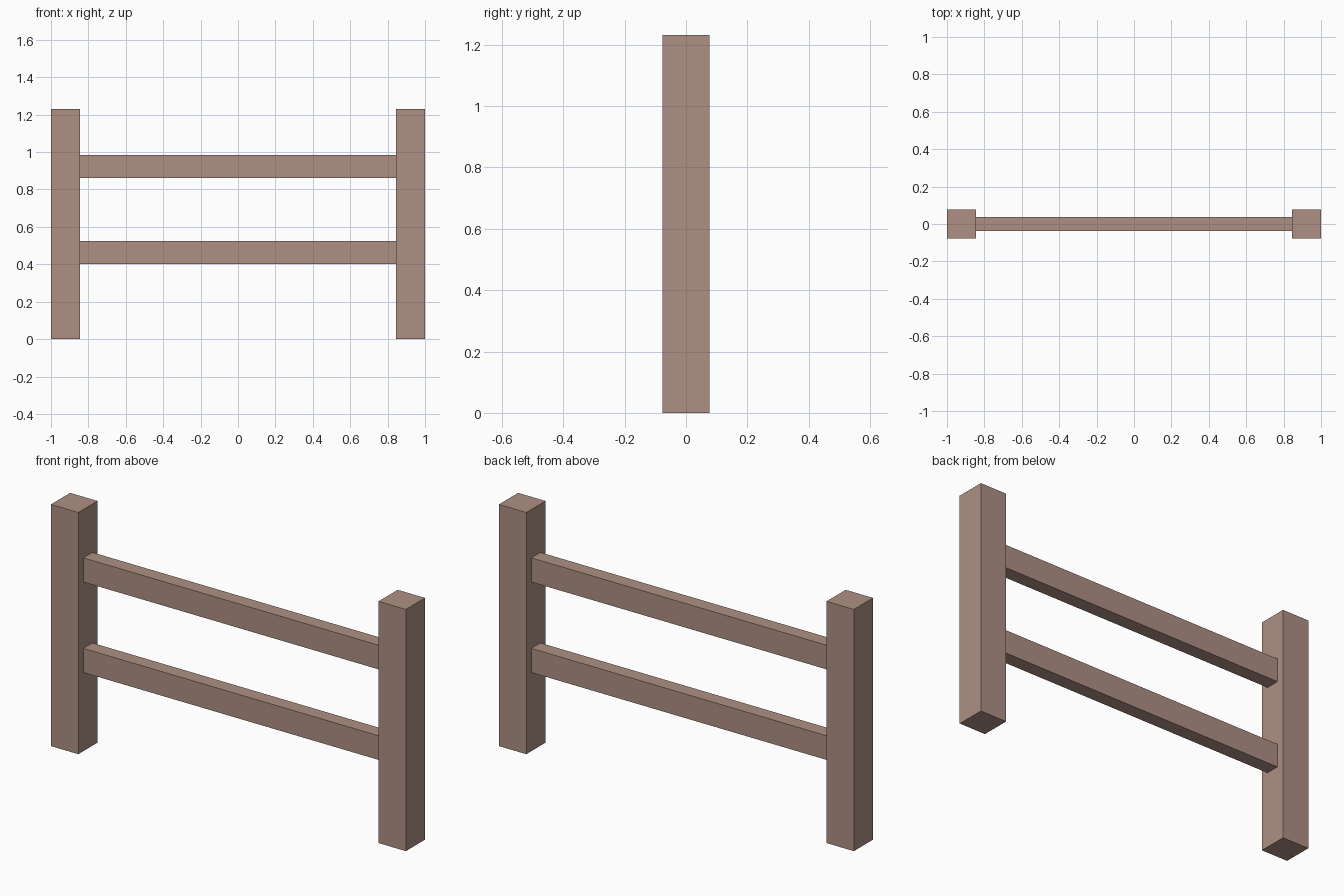
import bpy

if "Cube" in bpy.data.objects:
    bpy.data.objects.remove(bpy.data.objects["Cube"])

POST_W, POST_H = 0.154, 1.231      # square posts
RAIL_T, RAIL_H = 0.073, 0.123      # rails, thin in y
INNER = 1.0 - POST_W               # x of the posts' inner faces

wood = bpy.data.materials.new("wood")
wood.diffuse_color = (0.42, 0.28, 0.23, 1)
wood.use_nodes = True
wood.node_tree.nodes["Principled BSDF"].inputs["Base Color"].default_value = wood.diffuse_color


def box(name, center, size):
    bpy.ops.mesh.primitive_cube_add(size=1, location=center)
    obj = bpy.context.object
    obj.name = name
    obj.scale = size
    bpy.ops.object.transform_apply(location=False, rotation=False, scale=True)
    obj.data.materials.append(wood)
    return obj


# End posts
for name, side in (("left_post", -1), ("right_post", 1)):
    box(name, (side * (1 - POST_W / 2), 0, POST_H / 2), (POST_W, POST_W, POST_H))

# Horizontal rails, butted between the posts
for name, z in (("lower_rail", 0.462), ("upper_rail", 0.923)):
    box(name, (0, 0, z), (2 * INNER, RAIL_T, RAIL_H))
